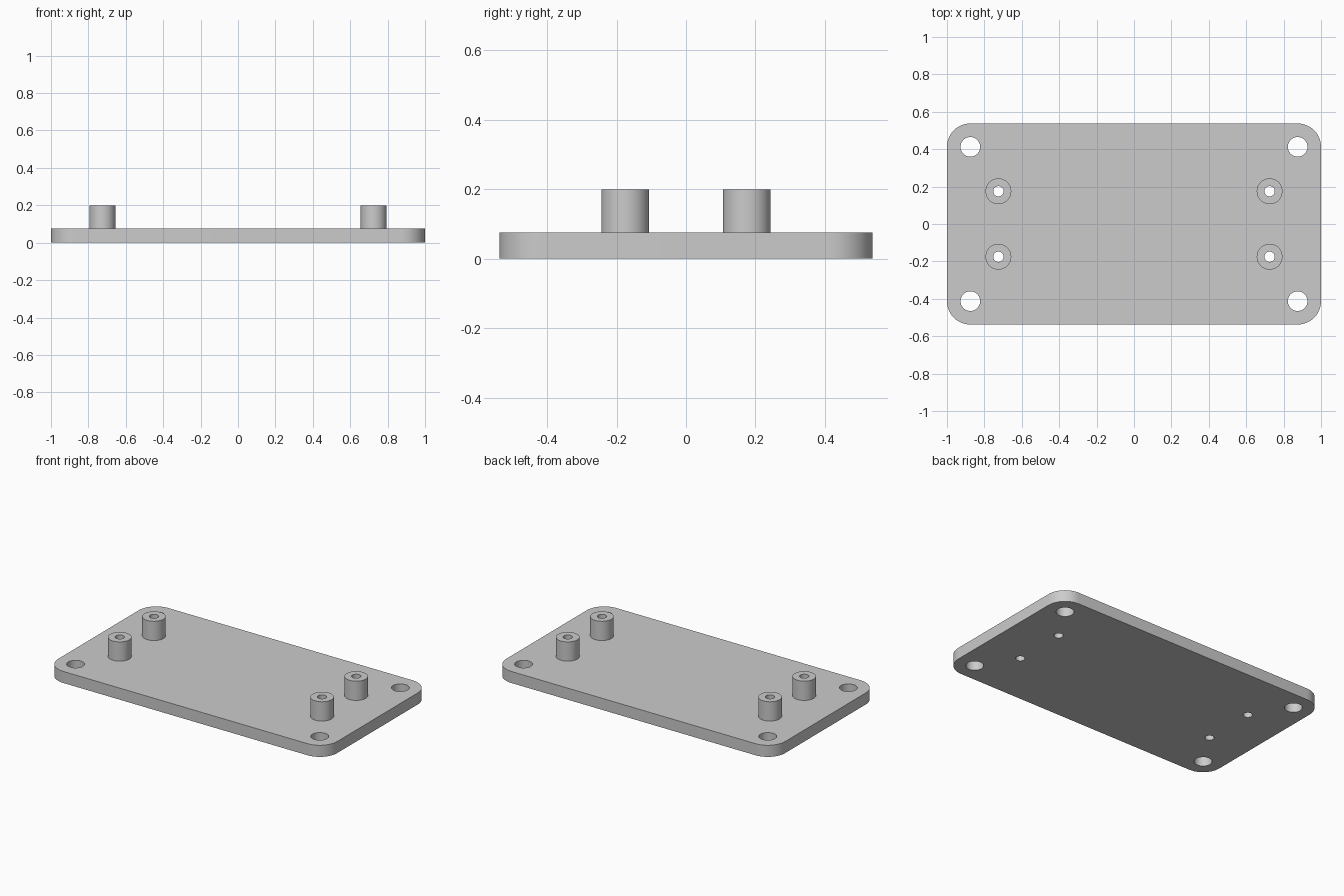
import bpy, bmesh, math

if "Cube" in bpy.data.objects:
    bpy.data.objects.remove(bpy.data.objects["Cube"])

PLATE_T, TOP = 0.075, 0.2            # plate thickness, standoff top
HX, HY, CORNER = 1.0, 0.5375, 0.125  # plate half sizes, corner radius
SCREW = (0.875, 0.4125, 0.0525)      # corner hole x, y, radius
POST = (0.725, 0.175)                # standoff position
POST_R, BORE_R = 0.069, 0.0275

grey = bpy.data.materials.new("light_grey")
grey.diffuse_color = (0.6, 0.6, 0.6, 1)
grey.use_nodes = True
grey.node_tree.nodes["Principled BSDF"].inputs["Base Color"].default_value = grey.diffuse_color


def circle(x, y, r, n=48):
    return [(x + r * math.cos(2 * math.pi * i / n),
             y + r * math.sin(2 * math.pi * i / n)) for i in range(n)]


def rounded_rect(hx, hy, r, n=12):
    pts = []
    for k, (sx, sy) in enumerate([(1, 1), (-1, 1), (-1, -1), (1, -1)]):
        for i in range(n + 1):
            a = math.pi / 2 * (k + i / n)
            pts.append((sx * (hx - r) + r * math.cos(a),
                        sy * (hy - r) + r * math.sin(a)))
    return pts


def mirrored(x, y):
    return [(sx * x, sy * y) for sx in (-1, 1) for sy in (-1, 1)]


def slab(name, loops, z0, z1):
    """Solid between two heights; first loop is the outline, the rest are holes."""
    bm = bmesh.new()
    rings = []
    for z in (z0, z1):
        edges, level = [], []
        for loop in loops:
            vs = [bm.verts.new((x, y, z)) for x, y in loop]
            edges += [bm.edges.new((vs[i - 1], vs[i])) for i in range(len(vs))]
            level.append(vs)
        bmesh.ops.triangle_fill(bm, edges=edges, use_beauty=True, normal=(0, 0, 1))
        rings.append(level)
    for low, high in zip(*rings):
        for i in range(len(low)):
            bm.faces.new((low[i - 1], low[i], high[i], high[i - 1]))
    bmesh.ops.recalc_face_normals(bm, faces=bm.faces[:])
    mesh = bpy.data.meshes.new(name)
    bm.to_mesh(mesh)
    bm.free()
    mesh.materials.append(grey)
    ob = bpy.data.objects.new(name, mesh)
    bpy.context.collection.objects.link(ob)
    bpy.ops.object.select_all(action='DESELECT')
    ob.select_set(True)
    bpy.context.view_layer.objects.active = ob
    bpy.ops.object.shade_smooth_by_angle(angle=math.radians(30))
    return ob


# Base plate with corner screw holes and standoff bores
holes = [circle(x, y, SCREW[2]) for x, y in mirrored(*SCREW[:2])]
holes += [circle(x, y, BORE_R) for x, y in mirrored(*POST)]
slab("base_plate", [rounded_rect(HX, HY, CORNER)] + holes, 0, PLATE_T)

# Four hollow standoffs
for i, (x, y) in enumerate(mirrored(*POST)):
    slab(f"standoff_{i + 1}", [circle(x, y, POST_R), circle(x, y, BORE_R)], PLATE_T, TOP)
